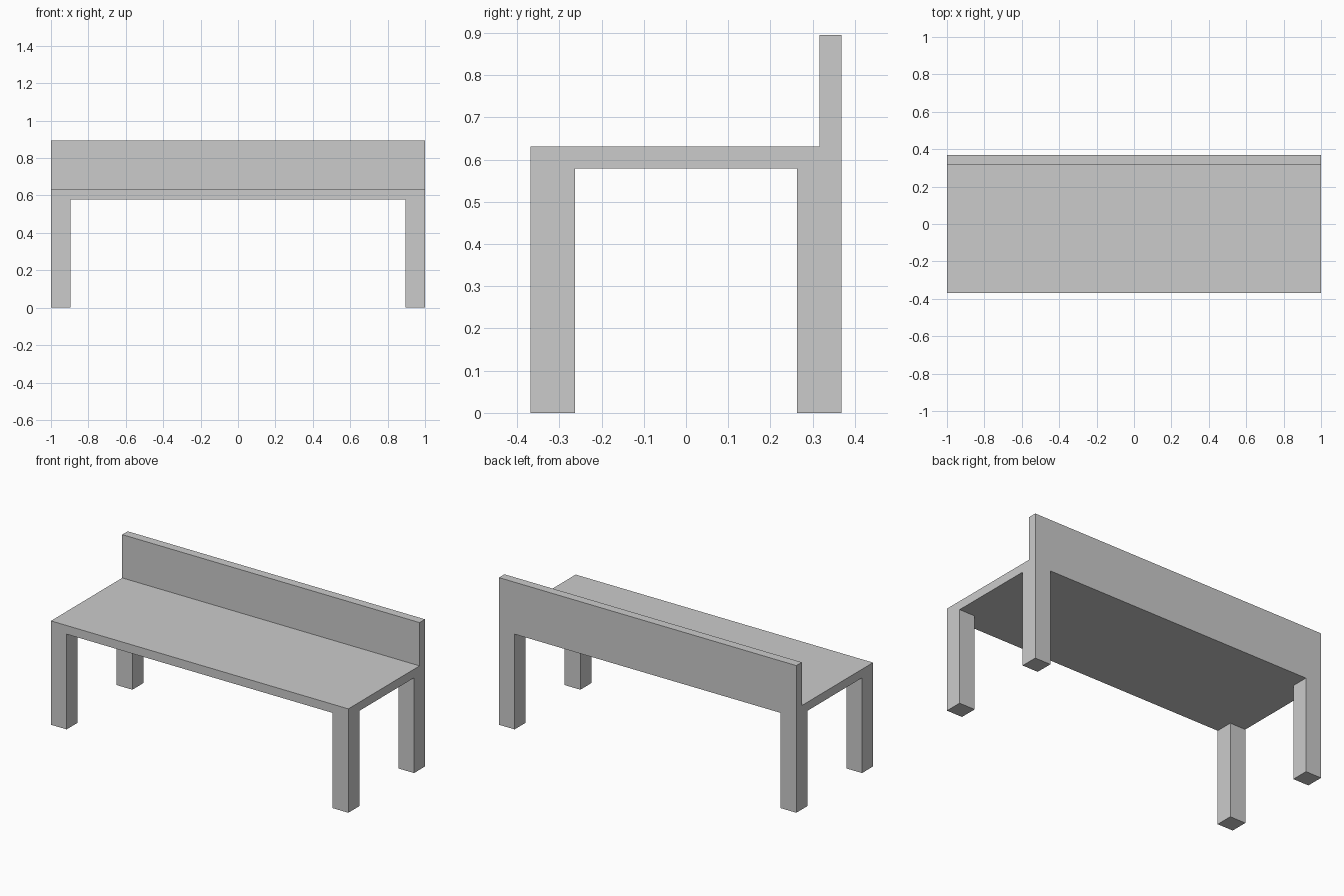
import bpy

if "Cube" in bpy.data.objects:
    bpy.data.objects.remove(bpy.data.objects["Cube"])

U = 2 / 38            # module: the bench is 38 x 14 x 17 units
LENGTH, DEPTH = 38 * U, 14 * U
LEG_W, LEG_H = 2 * U, 11 * U
BOARD = U             # seat and backrest thickness
BACK_H = 5 * U


def box(name, center, size):
    bpy.ops.mesh.primitive_cube_add(size=1, location=center)
    ob = bpy.context.object
    ob.name = ob.data.name = name
    ob.scale = size
    bpy.ops.object.transform_apply(location=False, rotation=False, scale=True)
    return ob


# Seat board
box("seat", (0, 0, LEG_H + BOARD / 2), (LENGTH, DEPTH, BOARD))

# Backrest standing on the rear edge of the seat
box("backrest", (0, DEPTH / 2 - BOARD / 2, LEG_H + BOARD + BACK_H / 2),
    (LENGTH, BOARD, BACK_H))

# Four square legs flush with the seat corners
for y_name, sy in (("front", -1), ("back", 1)):
    for x_name, sx in (("left", -1), ("right", 1)):
        box(f"{y_name}_{x_name}_leg",
            (sx * (LENGTH - LEG_W) / 2, sy * (DEPTH - LEG_W) / 2, LEG_H / 2),
            (LEG_W, LEG_W, LEG_H))
